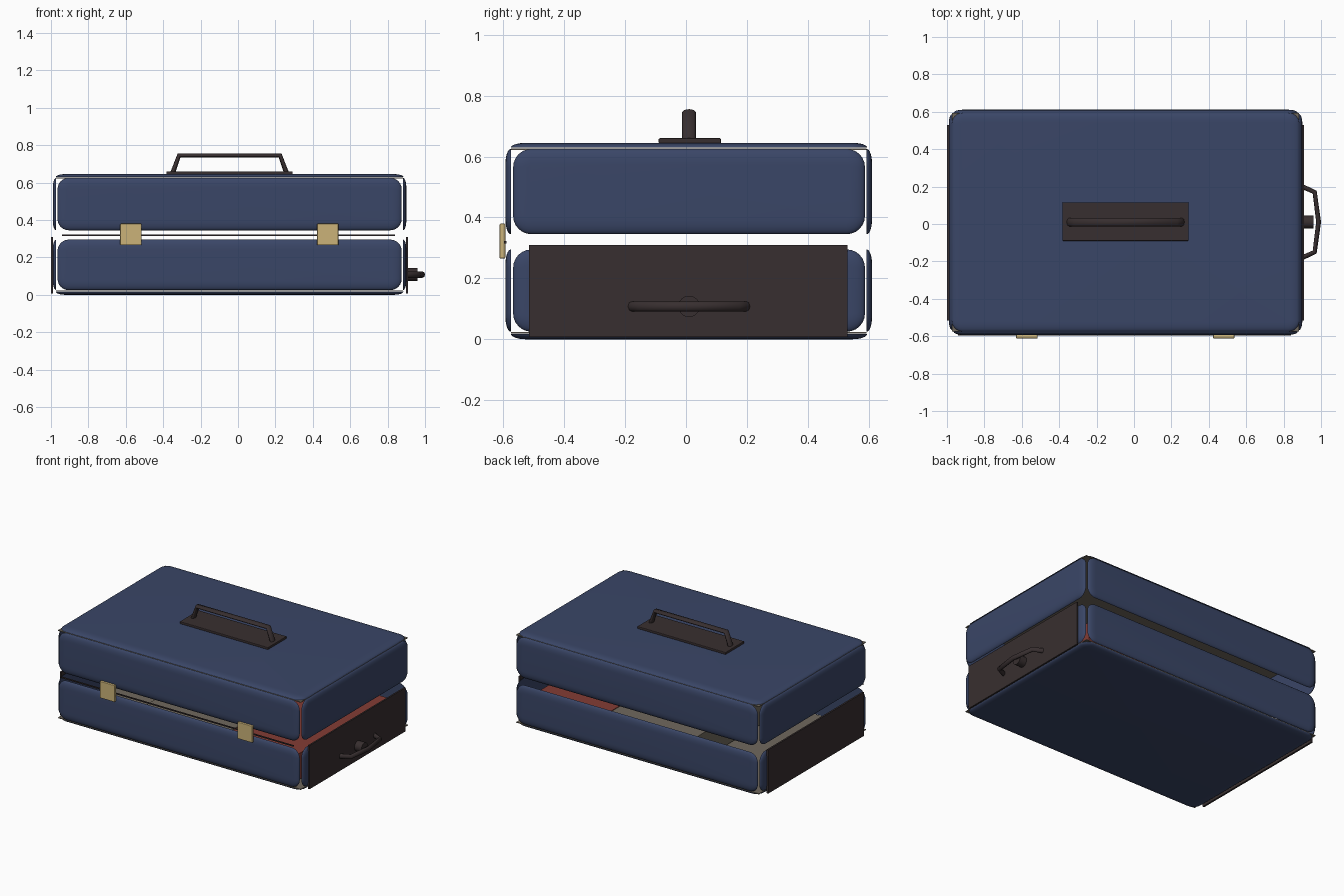
import bpy, bmesh, math
from mathutils import Matrix, Vector

cube = bpy.data.objects.get("Cube")
if cube:
    bpy.data.objects.remove(cube, do_unlink=True)


def material(name, rgb):
    m = bpy.data.materials.new(name)
    m.use_nodes = True
    m.diffuse_color = (*rgb, 1)
    m.node_tree.nodes["Principled BSDF"].inputs["Base Color"].default_value = (*rgb, 1)
    return m


BLUE = material("blue leather", (0.042, 0.061, 0.135))
BROWN = material("dark brown", (0.039, 0.028, 0.029))
GOLD = material("brass", (0.6, 0.45, 0.19))
TAUPE = material("taupe lining", (0.16, 0.14, 0.11))
RED = material("red cloth", (0.23, 0.045, 0.035))


def add_mesh(name, bm, mat):
    bmesh.ops.recalc_face_normals(bm, faces=bm.faces[:])
    me = bpy.data.meshes.new(name)
    bm.to_mesh(me)
    bm.free()
    ob = bpy.data.objects.new(name, me)
    bpy.context.collection.objects.link(ob)
    me.materials.append(mat)
    return ob


def smooth(ob):
    bpy.ops.object.select_all(action="DESELECT")
    ob.select_set(True)
    bpy.context.view_layer.objects.active = ob
    bpy.ops.object.shade_smooth_by_angle(angle=math.radians(40))


def box(name, lo, hi, mat, bevel=0):
    bm = bmesh.new()
    lo, hi = Vector(lo), Vector(hi)
    bmesh.ops.create_cube(bm, size=1, matrix=Matrix.Translation((lo + hi) / 2)
                          @ Matrix.Diagonal((*(hi - lo), 1)))
    if bevel:
        bmesh.ops.bevel(bm, geom=bm.edges[:], offset=bevel, segments=2,
                        profile=0.5, affect="EDGES")
    return add_mesh(name, bm, mat)


def panel(name, center, u, v, width, height, thick=0.018, radius=0.06):
    """Flat-backed padded panel; u and v span its plane, u x v points out."""
    u, v, c = Vector(u), Vector(v), Vector(center)
    n = u.cross(v)
    bm = bmesh.new()
    rings, steps = [], 6
    for i in range(steps + 1):
        a = math.pi / 2 * i / steps
        inset, lift = (radius - 0.01) * (1 - math.cos(a)), thick * math.sin(a)
        ring = []
        for q, (sx, sy) in enumerate([(1, 1), (-1, 1), (-1, -1), (1, -1)]):
            for k in range(steps + 1):
                t = math.pi / 2 * (q + k / steps)
                x = sx * (width / 2 - radius) + (radius - inset) * math.cos(t)
                y = sy * (height / 2 - radius) + (radius - inset) * math.sin(t)
                ring.append(bm.verts.new(c + u * x + v * y + n * lift))
        rings.append(ring)
    for low, high in zip(rings, rings[1:]):
        for j in range(len(low)):
            k = (j + 1) % len(low)
            bm.faces.new((low[j], low[k], high[k], high[j]))
    bm.faces.new(rings[0])
    bm.faces.new(rings[-1])
    smooth(add_mesh(name, bm, BLUE))


def bar(name, points, radius, stretch, matrix, mat):
    """Eight-sided bar along a flat path, stretched across the path plane."""
    cu = bpy.data.curves.new(name, "CURVE")
    cu.dimensions = "3D"
    cu.bevel_depth = radius
    cu.bevel_resolution = 2
    cu.use_fill_caps = True
    s = cu.splines.new("POLY")
    s.points.add(len(points) - 1)
    for p, (x, y) in zip(s.points, points):
        p.co = (x, y, 0, 1)
    cu.materials.append(mat)
    ob = bpy.data.objects.new(name, cu)
    bpy.context.collection.objects.link(ob)
    ob.matrix_world = matrix @ Matrix.Diagonal((1, 1, stretch, 1))
    return ob


# Padded case walls: lid and base share the same layout
X0, Y0 = -0.045, 0.01
X, Y, Z = (1, 0, 0), (0, 1, 0), (0, 0, 1)
NX, NY = (-1, 0, 0), (0, -1, 0)
for part, z0, z1 in [("base", 0.025, 0.295), ("lid", 0.345, 0.625)]:
    z, h = (z0 + z1) / 2, z1 - z0
    panel(part + "_front", (X0, -0.575, z), X, Z, 1.84, h)
    panel(part + "_back", (X0, 0.593, z), NX, Z, 1.84, h)
    panel(part + "_right_side", (-0.972, Y0, z), NY, Z, 1.155, h)
    panel(part + "_left_side", (0.882, Y0, z), Y, Z, 1.155, h)
panel("lid_top", (X0, Y0, 0.629), X, Y, 1.86, 1.17, 0.016)
panel("base_bottom", (X0, Y0, 0.018), X, NY, 1.86, 1.17, 0.018)

# Thin linings under the top and over the bottom
for name, z in [("lid_lining", 0.622), ("base_lining", 0.019)]:
    box(name, (-0.973, -0.575, z), (0.883, 0.593, z + 0.005), TAUPE)

# Packed contents inside the base
box("folded_cloth", (0.26, -0.5, 0.03), (0.8, 0.52, 0.21), RED)
box("folded_papers", (-0.4, -0.5, 0.03), (0.255, 0.52, 0.21), TAUPE)

# End plates
box("right_end_plate", (-1.0, -0.515, 0.008), (-0.988, 0.53, 0.31), BROWN)
box("left_end_plate", (0.897, -0.515, 0.008), (0.908, 0.53, 0.31), BROWN)

# Closing strip and latches
box("closing_strip", (-0.94, -0.597, 0.315), (0.84, -0.59, 0.323), BROWN)
for name, x in [("right_latch", -0.573), ("left_latch", 0.48)]:
    box(name, (x - 0.057, -0.612, 0.265), (x + 0.057, -0.593, 0.38), GOLD, 0.004)

# Top carrying handle
box("handle_plate", (-0.383, -0.09, 0.643), (0.292, 0.115, 0.66), BROWN, 0.004)
upright = Matrix.Translation((X0, Y0, 0)) @ Matrix.Rotation(math.pi / 2, 4, "X")
bar("top_handle", [(-0.305, 0.65), (-0.27, 0.745), (0.27, 0.745), (0.305, 0.65)],
    0.013, 1.75, upright, BROWN)

# Side pull with its central boss
flat = Matrix.Translation((0, Y0, 0.108))
bar("side_handle", [(0.9, -0.19), (0.966, -0.16), (0.987, 0), (0.966, 0.16), (0.9, 0.19)],
    0.013, 1.3, flat, BROWN)
bm = bmesh.new()
bmesh.ops.create_cone(bm, cap_ends=True, segments=24, radius1=0.035, radius2=0.035, depth=0.06,
                      matrix=Matrix.Translation((0.93, Y0, 0.108))
                      @ Matrix.Rotation(math.pi / 2, 4, "Y"))
smooth(add_mesh("side_handle_boss", bm, BROWN))
